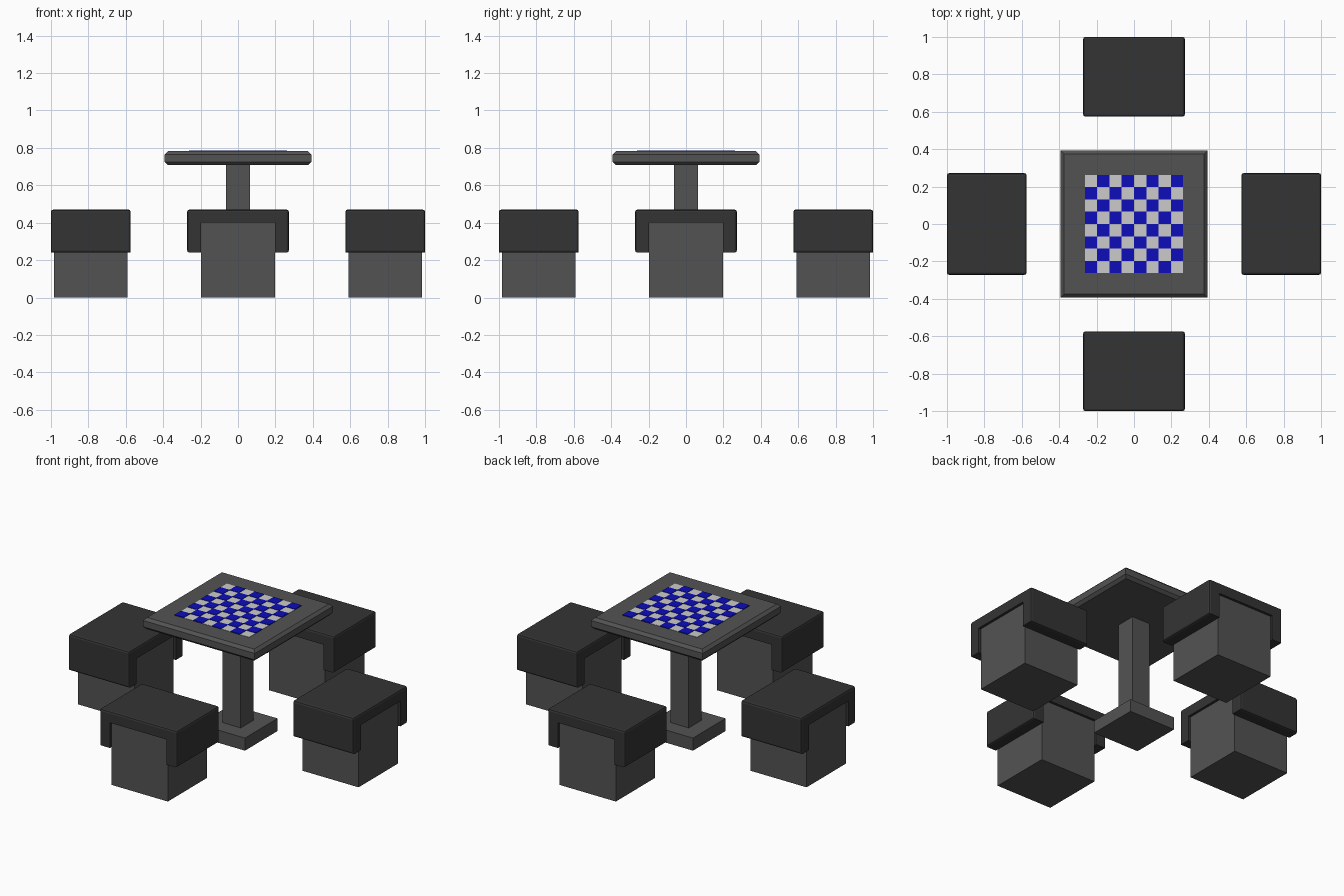
import bpy, bmesh, math
from mathutils import Matrix

if "Cube" in bpy.data.objects:
    bpy.data.objects.remove(bpy.data.objects["Cube"])


def material(name, rgb):
    m = bpy.data.materials.new(name)
    m.diffuse_color = (*rgb, 1)
    m.use_nodes = True
    m.node_tree.nodes["Principled BSDF"].inputs["Base Color"].default_value = m.diffuse_color
    return m


stone = material("stone", (0.086, 0.086, 0.086))
dark = material("dark_padding", (0.034, 0.034, 0.034))
blue = material("blue_square", (0.004, 0.004, 0.5))
pale = material("pale_square", (0.7, 0.7, 0.7))


def finish(name, bm, *mats):
    bmesh.ops.recalc_face_normals(bm, faces=bm.faces)
    me = bpy.data.meshes.new(name)
    bm.to_mesh(me)
    bm.free()
    for m in mats:
        me.materials.append(m)
    ob = bpy.data.objects.new(name, me)
    bpy.context.collection.objects.link(ob)
    return ob


def add_box(bm, x0, x1, y0, y1, z0, z1):
    m = Matrix.Translation(((x0 + x1) / 2, (y0 + y1) / 2, (z0 + z1) / 2)) \
        @ Matrix.Diagonal((x1 - x0, y1 - y0, z1 - z0, 1))
    return bmesh.ops.create_cube(bm, size=1, matrix=m)["verts"]


# Pedestal: square foot and column
for name, h, z0, z1 in (("table_foot", 0.163, 0, 0.08),
                        ("table_column", 0.064, 0.08, 0.712)):
    bm = bmesh.new()
    add_box(bm, -h, h, -h, h, z0, z1)
    finish(name, bm, stone)

# Table top: chamfered along the upper and lower rims only
bm = bmesh.new()
add_box(bm, -0.392, 0.392, -0.392, 0.392, 0.708, 0.782)
rims = [e for e in bm.edges if abs(e.verts[0].co.z - e.verts[1].co.z) < 1e-4]
bmesh.ops.bevel(bm, geom=rims, offset=0.017, segments=1, affect='EDGES')
finish("table_top", bm, stone)

# Chequered board: 8 x 8 thin tiles, blue ones slightly proud
bm = bmesh.new()
s, half = 0.0655, 0.262
for i in range(8):
    for j in range(8):
        x, y, odd = i * s - half, j * s - half, (i + j) % 2
        for v in add_box(bm, x, x + s, y, y + s, 0.78, 0.784 if odd else 0.787):
            for f in v.link_faces:
                f.material_index = odd
finish("game_board", bm, blue, pale)

# Four stools: block with a saddle-shaped pad open towards and away from the table
SADDLE = [(-0.272, 0.24), (-0.198, 0.24), (-0.198, 0.4), (0.198, 0.4),
          (0.198, 0.24), (0.272, 0.24), (0.272, 0.47), (-0.272, 0.47)]
for k, side in enumerate(("front", "right", "back", "left")):
    turn = math.radians(90 * k)

    bm = bmesh.new()
    add_box(bm, -0.197, 0.197, -0.984, -0.59, 0, 0.4)
    finish(side + "_stool_block", bm, stone).rotation_euler.z = turn

    bm = bmesh.new()
    face = bm.faces.new([bm.verts.new((x, -1.0, z)) for x, z in SADDLE])
    ext = bmesh.ops.extrude_face_region(bm, geom=[face], use_keep_orig=True)
    moved = [g for g in ext["geom"] if isinstance(g, bmesh.types.BMVert)]
    bmesh.ops.translate(bm, verts=moved, vec=(0, 0.426, 0))
    bmesh.ops.recalc_face_normals(bm, faces=bm.faces)
    # Soften the outside edges, keep the opening crisp
    outer = [e for e in bm.edges
             if all(abs(v.co.x) > 0.25 for v in e.verts)]
    bmesh.ops.bevel(bm, geom=outer, offset=0.012, segments=2,
                    profile=0.5, affect='EDGES')
    finish(side + "_stool_pad", bm, dark).rotation_euler.z = turn
